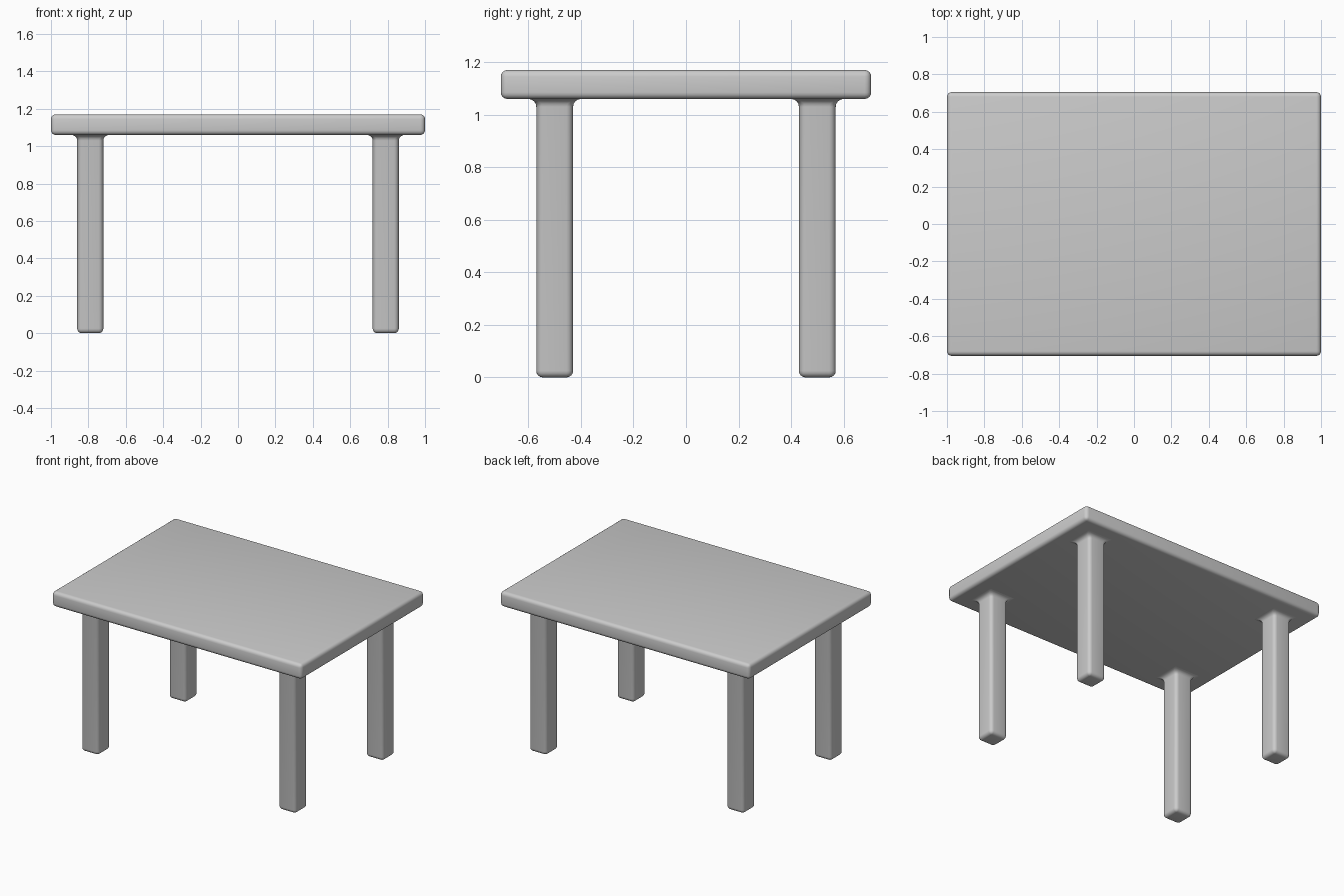
import bpy, bmesh
from math import sin, cos, pi, radians

cube = bpy.data.objects.get("Cube")
if cube:
    bpy.data.objects.remove(cube, do_unlink=True)

SIZE_X, SIZE_Y = 2.0, 1.41
UNDERSIDE, HEIGHT = 1.06, 1.17
LEG_X, LEG_Y, LEG_HALF = 0.79, 0.5, 0.07
ROUND, FLARE = 0.025, 0.03
STEPS = 4


def finish(name, bm, location=(0, 0, 0)):
    bmesh.ops.recalc_face_normals(bm, faces=bm.faces)
    mesh = bpy.data.meshes.new(name)
    bm.to_mesh(mesh)
    bm.free()
    obj = bpy.data.objects.new(name, mesh)
    obj.location = location
    bpy.context.collection.objects.link(obj)
    bpy.ops.object.select_all(action='DESELECT')
    obj.select_set(True)
    bpy.context.view_layer.objects.active = obj
    bpy.ops.object.shade_smooth_by_angle(angle=radians(40))
    return obj


def rounded_square(bm, half, radius, z):
    """One ring of vertices: a square with rounded corners."""
    ring = []
    for corner, (sx, sy) in enumerate([(1, 1), (-1, 1), (-1, -1), (1, -1)]):
        for i in range(STEPS + 1):
            a = (corner + i / STEPS) * pi / 2
            ring.append(bm.verts.new((sx * (half - radius) + radius * cos(a),
                                      sy * (half - radius) + radius * sin(a), z)))
    return ring


# Tabletop: a slab with all edges rounded
bm = bmesh.new()
bmesh.ops.create_cube(bm, size=1)
for v in bm.verts:
    v.co.x *= SIZE_X
    v.co.y *= SIZE_Y
    v.co.z *= HEIGHT - UNDERSIDE
bmesh.ops.bevel(bm, geom=bm.edges[:], offset=ROUND, segments=STEPS,
                profile=0.5, affect='EDGES')
finish("tabletop", bm, (0, 0, (HEIGHT + UNDERSIDE) / 2))


# Leg: rounded foot, straight shaft, concave flare into the tabletop
def leg(name, x, y):
    bm = bmesh.new()
    rings = []
    for i in range(STEPS + 1):
        a = i / STEPS * pi / 2
        inset = ROUND * (1 - sin(a))
        rings.append(rounded_square(bm, LEG_HALF - inset,
                                    max(ROUND - inset, 0.002), ROUND * (1 - cos(a))))
    for i in range(STEPS + 1):
        a = i / STEPS * pi / 2
        out = FLARE * (1 - cos(a))
        rings.append(rounded_square(bm, LEG_HALF + out,
                                    max(ROUND - out, 0.002),
                                    UNDERSIDE - FLARE * (1 - sin(a))))
    for low, high in zip(rings, rings[1:]):
        for i in range(len(low)):
            j = (i + 1) % len(low)
            bm.faces.new((low[i], low[j], high[j], high[i]))
    bm.faces.new(rings[0])
    finish(name, bm, (x, y, 0))


for side, sx in (("left", 1), ("right", -1)):
    for end, sy in (("front", -1), ("back", 1)):
        leg(f"{end}_{side}_leg", sx * LEG_X, sy * LEG_Y)
